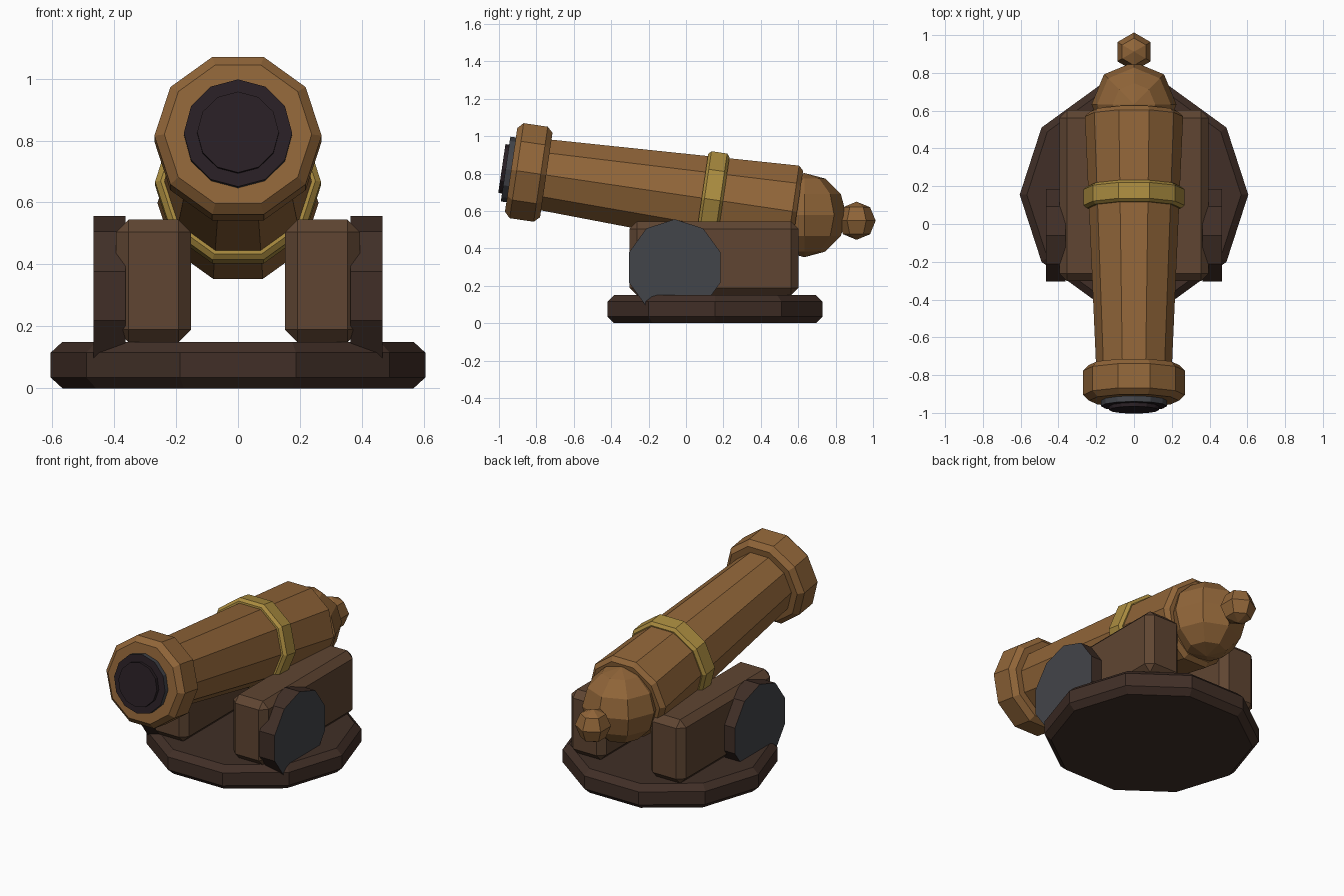
import bpy, bmesh
from math import cos, sin, pi, radians
from mathutils import Matrix, Vector

if "Cube" in bpy.data.objects:
    bpy.data.objects.remove(bpy.data.objects["Cube"])


def material(name, rgb):
    m = bpy.data.materials.new(name)
    m.diffuse_color = (*rgb, 1)
    m.use_nodes = True
    m.node_tree.nodes["Principled BSDF"].inputs["Base Color"].default_value = m.diffuse_color
    return m


BARREL = material("warm_wood", (0.28, 0.13, 0.04))
CHEEK = material("brown_wood", (0.115, 0.06, 0.032))
DARK = material("dark_wood", (0.052, 0.028, 0.02))
GOLD = material("brass", (0.40, 0.26, 0.05))
STEEL = material("steel", (0.055, 0.058, 0.068))
BORE = material("bore_black", (0.022, 0.014, 0.018))


def finish(name, bm, mats, mirror=False):
    bmesh.ops.recalc_face_normals(bm, faces=bm.faces)
    me = bpy.data.meshes.new(name)
    bm.to_mesh(me)
    bm.free()
    for m in mats:
        me.materials.append(m)
    ob = bpy.data.objects.new(name, me)
    bpy.context.collection.objects.link(ob)
    if mirror:
        ob.modifiers.new("mirror", 'MIRROR')
    return ob


def lathe(name, profile, sides, matrix, mats, phase=0.0, first=0, last=0, mirror=False):
    """Revolve (distance, radius) points around local y; first/last = cap materials."""
    bm = bmesh.new()
    rings = []
    for t, r in profile:
        angles = [phase + 2 * pi * i / sides for i in range(sides)]
        rings.append([bm.verts.new(matrix @ Vector((r * cos(a), t, r * sin(a)))) for a in angles])
    for a, b in zip(rings, rings[1:]):
        for i in range(sides):
            j = (i + 1) % sides
            bm.faces.new((a[i], a[j], b[j], b[i]))
    bm.faces.new(rings[0]).material_index = first
    bm.faces.new(rings[-1]).material_index = last
    return finish(name, bm, mats, mirror)


def ball(name, centre, radius, segments, rings, phase, mat):
    bm = bmesh.new()
    bmesh.ops.create_uvsphere(bm, u_segments=segments, v_segments=rings, radius=radius,
                              matrix=Matrix.Translation(centre) @ Matrix.Rotation(phase, 4, 'Z'))
    return finish(name, bm, [mat])


# Tilted barrel axis, starting at the muzzle face and running backwards
axis = Matrix.Translation((0, -0.935, 0.82)) @ Matrix.Rotation(radians(-8.4), 4, 'X')
lathe("barrel", [(0.10, 0.197), (1.52, 0.26), (1.545, 0.235)], 10, axis, [BARREL])
lathe("muzzle_ring", [(0, 0.238), (0.03, 0.27), (0.16, 0.27), (0.19, 0.24)], 10, axis, [BARREL])
lathe("brass_band", [(1.03, 0.25), (1.045, 0.268), (1.13, 0.268), (1.145, 0.25)], 10, axis, [GOLD])
lathe("bore_collar", [(-0.03, 0.175), (0.05, 0.175)], 12, axis, [STEEL, BORE], first=1)
lathe("bore", [(-0.05, 0.132), (0.04, 0.132)], 12, axis, [BORE])

# Rounded breech and its knob
ball("breech_dome", (0, 0.633, 0.578), 0.225, 8, 6, 0, BARREL)
ball("breech_knob", (0, 0.912, 0.548), 0.102, 6, 4, 0, BARREL)

# Ten-sided turntable base
up = Matrix.Translation((0, 0.155, 0)) @ Matrix.Rotation(pi / 2, 4, 'X')
lathe("base", [(0, 0.567), (0.035, 0.605), (0.115, 0.605), (0.15, 0.567)], 10, up, [DARK])

# Chamfered side cheeks
bm = bmesh.new()
bmesh.ops.create_cube(bm, size=1, matrix=Matrix.Translation((0.273, 0.15, 0.347))
                      @ Matrix.Diagonal((0.242, 0.905, 0.395, 1)))
bmesh.ops.bevel(bm, geom=bm.edges[:], offset=0.04, segments=1, affect='EDGES')
finish("cheek", bm, [CHEEK], mirror=True)

# Wheels with steel outer faces
side = Matrix.Translation((0, -0.06, 0.298)) @ Matrix.Rotation(-pi / 2, 4, 'Z')
lathe("wheel", [(0.363, 0.258), (0.466, 0.258)], 10, side, [DARK, STEEL],
      phase=pi / 2, last=1, mirror=True)
